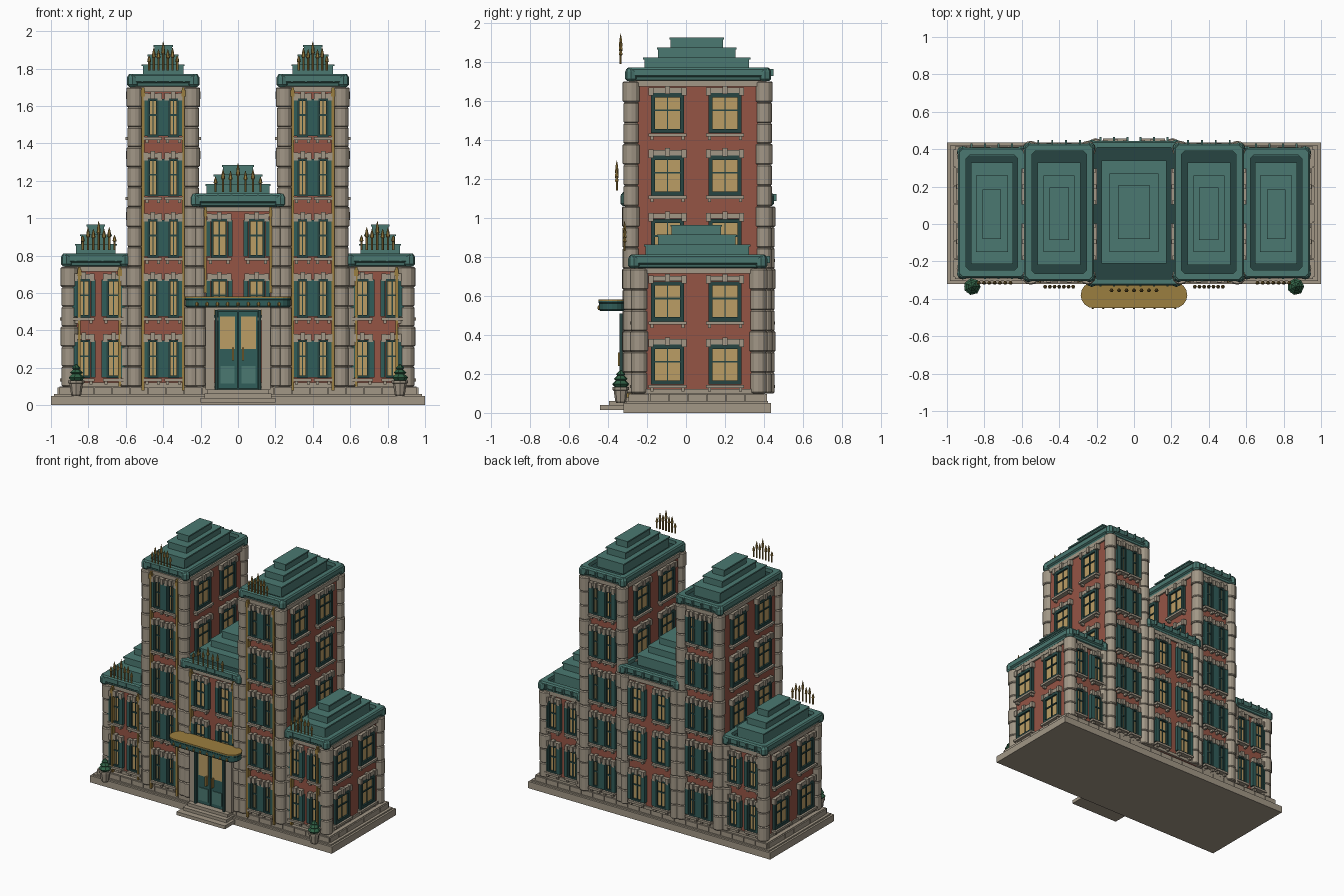
import bpy, bmesh
from math import pi, cos, sin
from mathutils import Matrix, Vector

COL = dict(stone=(0.36, 0.31, 0.24), brick=(0.30, 0.09, 0.06), roof=(0.07, 0.19, 0.165),
           dark=(0.02, 0.06, 0.055), teal=(0.03, 0.11, 0.10), gold=(0.33, 0.21, 0.05),
           glass=(0.50, 0.34, 0.13), leaf=(0.03, 0.12, 0.06))
MATS, PARTS = {}, {}
for k, c in COL.items():
    MATS[k] = bpy.data.materials.new(k)
    MATS[k].diffuse_color = (*c, 1)
I = Matrix.Identity(4)

def part(name, mat):
    return PARTS.setdefault(name, (bmesh.new(), mat))[0]

def box(bm, x0, x1, y0, y1, z0, z1, M=I):
    m = M @ Matrix.Translation(((x0+x1)/2, (y0+y1)/2, (z0+z1)/2)) @ Matrix.Diagonal((x1-x0, y1-y0, z1-z0, 1))
    bmesh.ops.create_cube(bm, size=1, matrix=m)

def loft(bm, rings):
    vs = [[bm.verts.new(p) for p in r] for r in rings]
    n = len(vs[0])
    for a, b in zip(vs, vs[1:]):
        for i in range(n):
            bm.faces.new((a[i], a[(i+1) % n], b[(i+1) % n], b[i]))
    bm.faces.new(vs[0][::-1])
    bm.faces.new(vs[-1])

def lathe(bm, x, y, prof, n=10):
    loft(bm, [[(x+r*cos(2*pi*i/n), y+r*sin(2*pi*i/n), z) for i in range(n)] for r, z in prof])

def rect_ring(x0, x1, y0, y1, z, c=0.018):
    return [(x0+c, y0, z), (x1-c, y0, z), (x1, y0+c, z), (x1, y1-c, z),
            (x1-c, y1, z), (x0+c, y1, z), (x0, y1-c, z), (x0, y0+c, z)]

def window(x, y, z, ang, w, h=0.205, shutters=False):
    """Sash window; local -y is outward, origin at bottom centre."""
    M = Matrix.Translation((x, y, z)) @ Matrix.Rotation(ang, 4, 'Z')
    f = 0.022 if w > 0.12 else 0.013
    fr, a = part("window_frames", "dark"), w/2
    for s in (-1, 1):
        e = sorted((s*a, s*(a-f)))
        box(fr, e[0], e[1], -0.022, 0.005, 0, h, M)
        if shutters:
            e = sorted((s*(a+0.001), s*(a+0.026)))
            box(part("shutters", "teal"), e[0], e[1], -0.026, 0.005, 0.004, h-0.004, M)
    box(fr, -a+f, a-f, -0.022, 0.005, 0, f, M)
    box(fr, -a+f, a-f, -0.022, 0.005, h-f, h, M)
    box(fr, -a+f, a-f, -0.016, 0.005, h*0.55, h*0.55+0.009, M)
    box(fr, -0.003, 0.003, -0.015, 0.005, f, h-f, M)
    box(part("window_panes", "glass"), -a+f, a-f, -0.009, 0.005, f, h-f, M)
    st, b = part("window_stone_trim", "stone"), a+(0.02 if shutters else 0.012)
    # sill with brackets, lintel with end blocks and keystone
    box(st, -b, b, -0.036, 0.005, -0.017, -0.001, M)
    box(st, -b+0.01, b-0.01, -0.022, 0.005, h+0.001, h+0.028, M)
    box(st, -0.012, 0.012, -0.034, 0.005, h-0.004, h+0.038, M)
    for s in (-1, 1):
        box(st, s*(b-0.012)-0.012, s*(b-0.012)+0.012, -0.03, 0.005, h-0.012, h+0.03, M)
        box(st, s*(b-0.018)-0.008, s*(b-0.018)+0.008, -0.026, 0.005, -0.034, -0.017, M)

def column(x, y, z1, r=0.04):
    """Stone column built of stacked drums."""
    bm = part("corner_columns", "stone")
    n = round((z1-0.1)/0.107)
    d = (z1-0.1)/n
    prof = []
    for i in range(n):
        a, b = 0.1+i*d, 0.1+(i+1)*d
        rr = r*1.12 if i % 3 == 2 else r
        prof += [(rr-0.006, a), (rr, a+0.006), (rr, b-0.006), (rr-0.006, b)]
    lathe(bm, x, y, prof, 12)

def roof(cx, hx, y0, y1, z, dark_in, tiers):
    """Hollow cornice, dark gutter and stepped top."""
    bm = part("cornices", "roof")
    prof = [(0.03, 0), (0.016, 0.008), (0.012, 0.022), (0, 0.03), (0, 0.062), (0.008, 0.072), (dark_in, 0.072), (dark_in, 0.04)]
    loft(bm, [rect_ring(cx-hx+o, cx+hx-o, y0+o, y1-o, z+h) for o, h in prof])
    d = dark_in+0.001
    box(part("roof_gutters", "dark"), cx-hx+d, cx+hx-d, y0+d, y1-d, z+0.03, z+0.046)
    for sx in (-1, 1):
        for y in (y0+0.024, y1-0.024):
            lathe(bm, cx+sx*(hx-0.024), y, [(0.02, z+0.002), (0.031, z+0.014), (0.031, z+0.052), (0.02, z+0.07)], 8)
    n = int(hx*2/0.07)
    for i in range(1, n):
        x = cx-hx+2*hx*i/n
        for y in (y0, y1):
            box(bm, x-0.005, x+0.005, y-0.003, y+0.02, z+0.028, z+0.064)
    st = part("stepped_roofs", "roof")
    zb = z+0.04
    for i, (w, a, b) in enumerate(tiers):
        zt = z+0.072+0.051*(i+1)
        box(st, cx-w+0.006, cx+w-0.006, a+0.006, b-0.006, zb, zt-0.008)
        box(st, cx-w, cx+w, a, b, zt-0.01, zt)
        zb = zt-0.004

def spikes(cx, y, z, spread, n=7):
    """Fan of gilded finials above the cornice."""
    bm = part("gilded_finials", "gold")
    for i in range(n):
        t = 2*i/(n-1)-1
        h = 0.155-0.05*abs(t) - (0.025 if i % 2 == 0 else 0)
        lathe(bm, cx+t*spread, y, [(0.006, z), (0.006, z+h*0.55), (0.011, z+h*0.6), (0.007, z+h*0.82), (0.001, z+h)], 6)

FLOOR = [0.145, 0.47, 0.79, 1.115, 1.435]

def block(cx, hx, y0, y1, top, floors, wx, ww, front0=0):
    """Brick volume with columns, bands and front/back windows."""
    box(part("brick_walls", "brick"), cx-hx, cx+hx, y0, y1, 0.1, top)
    band = part("stone_bands", "stone")
    box(band, cx-hx-0.012, cx+hx+0.012, y0-0.012, y1+0.012, top-0.025, top+0.004)
    box(band, cx-hx-0.01, cx+hx+0.01, y0-0.01, y1+0.01, 0.1, 0.122)
    # flat stone piers beside the windows, front and back
    px = wx+ww/2+0.028
    for s in (-1, 1):
        a, b = sorted((cx+s*px, cx+s*hx))
        box(band, a, b, y0-0.012, y0, 0.12, top)
        box(band, a, b, y1, y1+0.012, 0.12, top)
    for i in range(floors):
        for s in (-1, 1):
            if i >= front0:
                window(cx+s*wx, y0, FLOOR[i], 0, ww, shutters=True)
            window(cx+s*wx, y1, FLOOR[i], pi, ww, shutters=True)

# plinth
pl = part("plinth", "stone")
box(pl, -1, 1, -0.32, 0.435, 0, 0.05)
box(pl, -0.985, 0.985, -0.305, 0.42, 0.05, 0.06)
box(pl, -0.955, 0.955, -0.285, 0.405, 0.06, 0.1)
bl = part("plinth_blocks", "stone")
for i in range(20):
    x = -0.96+i*0.096
    for y in (-0.295, 0.40):
        box(bl, x+0.002, x+0.094, y, y+0.015, 0.058, 0.096)
for i in range(7):
    y = -0.285+i*0.098
    for x in (-0.965, 0.95):
        box(bl, x, x+0.015, y+0.002, y+0.096, 0.058, 0.096)

# centre block
block(0, 0.225, -0.285, 0.42, 1.06, 3, 0.1, 0.09, 1)
roof(0, 0.25, -0.33, 0.445, 1.06, 0.036, [(0.175, -0.21, 0.34), (0.13, -0.15, 0.27), (0.085, -0.08, 0.205)])
spikes(0, -0.355, 1.14, 0.12)

for s in (-1, 1):
    side = s*pi/2
    # towers
    block(s*0.4, 0.165, -0.28, 0.40, 1.7, 5, 0.055, 0.058)
    roof(s*0.4, 0.187, -0.305, 0.43, 1.7, 0.04, [(0.115, -0.22, 0.33), (0.083, -0.15, 0.26), (0.053, -0.085, 0.195)])
    spikes(s*0.4, -0.335, 1.79, 0.075)
    for x in (0.248, 0.552):
        for y in (-0.28, 0.4):
            column(s*x, y, 1.7)
    # wings
    block(s*0.745, 0.17, -0.25, 0.375, 0.74, 2, 0.08, 0.075)
    roof(s*0.76, 0.18, -0.29, 0.41, 0.74, 0.042, [(0.112, -0.215, 0.33), (0.085, -0.15, 0.26), (0.05, -0.08, 0.185)])
    spikes(s*0.745, -0.315, 0.83, 0.085)
    for y in (-0.24, 0.37):
        column(s*0.9, y, 0.74, 0.043)
        column(s*0.605, y-0.01 if y < 0 else y+0.01, 0.74, 0.03)
    for y in (-0.295, 0.425):
        column(s*0.205, y, 1.06, 0.03)
    # side windows
    for y in (-0.095, 0.2):
        for z in FLOOR[:2]:
            window(s*0.915, y, z, side, 0.17)
        for z in FLOOR[2:]:
            window(s*0.565, y, z, side, 0.17)
        for z in FLOOR[3:]:
            window(s*0.235, y, z, -side, 0.17)
    # gilded strips on the front
    g = part("gilded_strips", "gold")
    for x, y, z in ((0.292, -0.31, 1.7), (0.508, -0.31, 1.7), (0.632, -0.28, 0.74), (0.848, -0.28, 0.74), (0.176, -0.315, 1.06)):
        z0 = 0.6 if x < 0.2 else 0.08
        box(g, s*x-0.007, s*x+0.007, y, y+0.03, z0, z)
        box(g, s*x-0.011, s*x+0.011, y-0.004, y+0.03, z-0.05, z-0.015)
    # potted shrubs
    lathe(part("planters", "stone"), s*0.865, -0.335, [(0.022, 0.05), (0.028, 0.06), (0.036, 0.115), (0.043, 0.118), (0.043, 0.132), (0.03, 0.132)], 8)
    lathe(part("shrubs", "leaf"), s*0.865, -0.335, [(0.03, 0.13), (0.045, 0.148), (0.026, 0.166), (0.036, 0.174), (0.018, 0.192), (0.024, 0.198), (0.003, 0.22)], 7)

# entrance steps
st = part("entrance_steps", "stone")
box(st, -0.2, 0.2, -0.44, -0.3, 0.015, 0.04)
box(st, -0.18, 0.18, -0.395, -0.28, 0.04, 0.062)
box(st, -0.165, 0.165, -0.36, -0.28, 0.062, 0.085)
for s in (-1, 1):
    box(part("door_surround", "stone"), s*0.15-0.025, s*0.15+0.025, -0.325, -0.28, 0.085, 0.53)
box(part("door_surround", "stone"), -0.175, 0.175, -0.325, -0.28, 0.51, 0.535)

# double door
fr = part("door_frame", "dark")
box(fr, -0.124, 0.124, -0.315, -0.28, 0.085, 0.51)
for s in (-1, 1):
    box(fr, s*0.117-0.007, s*0.117+0.007, -0.34, -0.28, 0.085, 0.51)
    box(part("door_leaves", "teal"), s*0.056-0.052, s*0.056+0.052, -0.325, -0.31, 0.09, 0.5)
    box(part("door_panels", "roof"), s*0.056-0.038, s*0.056+0.038, -0.33, -0.31, 0.115, 0.21)
    box(part("door_glass", "glass"), s*0.056-0.04, s*0.056+0.04, -0.329, -0.31, 0.3, 0.475)
    box(part("door_handles", "gold"), s*0.026-0.005, s*0.026+0.005, -0.35, -0.32, 0.24, 0.31)

# rounded canopy with gilded top and beads
def stadium(hx, y0, y1, z, n=8):
    r, cy = (y1-y0)/2, (y0+y1)/2
    return [(sx*(hx-r)+r*cos(a0+pi*i/n), cy+r*sin(a0+pi*i/n), z)
            for sx, a0 in ((1, -pi/2), (-1, pi/2)) for i in range(n+1)]
loft(part("canopy", "teal"), [stadium(0.285-o, -0.45+o, -0.31-o, z) for o, z in
     ((0.012, 0.522), (0.004, 0.53), (0.004, 0.562), (0, 0.566), (0, 0.574))])
loft(part("canopy_top", "gold"), [stadium(0.285, -0.45, -0.31, z) for z in (0.574, 0.582)])
for i in range(9):
    lathe(part("canopy_beads", "gold"), -0.22+i*0.055, -0.447, [(0.003, 0.528), (0.008, 0.535), (0.008, 0.545), (0.003, 0.552)], 6)

# finish objects
for name, (bm, mat) in PARTS.items():
    bmesh.ops.recalc_face_normals(bm, faces=bm.faces)
    me = bpy.data.meshes.new(name)
    bm.to_mesh(me)
    bm.free()
    me.materials.append(MATS[mat])
    ob = bpy.data.objects.new(name, me)
    bpy.context.collection.objects.link(ob)
